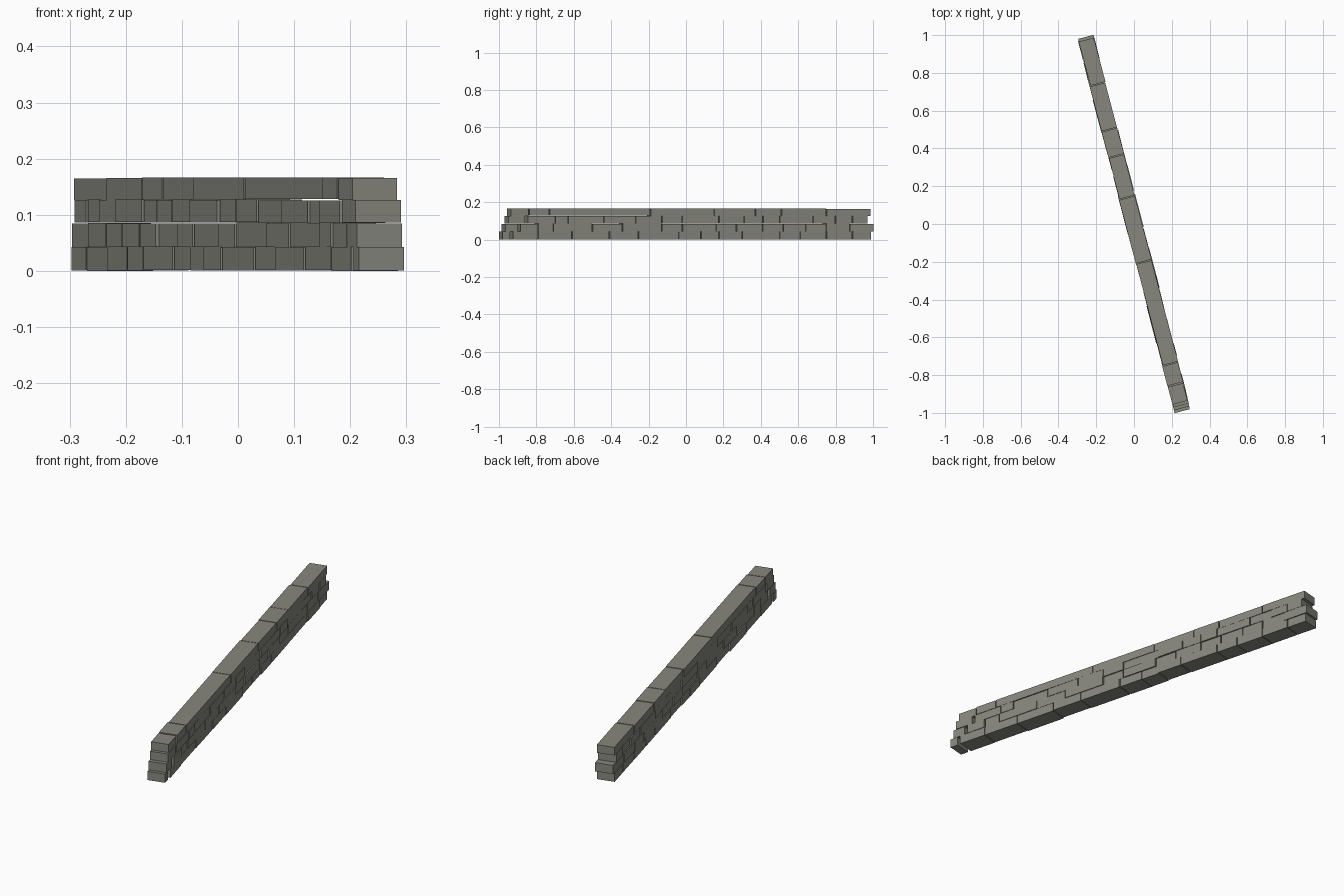
import bpy, bmesh, math, random
from mathutils import Matrix, Vector

cube = bpy.data.objects.get("Cube")
if cube:
    bpy.data.objects.remove(cube)

random.seed(4)
ANGLE = math.radians(14.6)   # the wall runs diagonally across the ground
WIDTH = 0.085

stone = bpy.data.materials.new("grey_stone")
stone.use_nodes = True
colour = (0.243, 0.243, 0.21, 1)
stone.diffuse_color = colour
stone.node_tree.nodes["Principled BSDF"].inputs["Base Color"].default_value = colour


def add_block(bm, y0, y1, z0, z1):
    """One squared stone, slightly out of line with its neighbours."""
    length = (y1 - y0) / math.cos(ANGLE)
    along = (y0 + y1) / 2 / math.cos(ANGLE)
    side = random.uniform(-0.003, 0.003)
    turn = random.uniform(-0.006, 0.006) * min(1, 0.2 / length)
    width = WIDTH + random.uniform(-0.003, 0.002)
    place = (Matrix.Rotation(ANGLE, 4, 'Z')
             @ Matrix.Translation((side, along, (z0 + z1) / 2))
             @ Matrix.Rotation(turn, 4, 'Z')
             @ Matrix.Diagonal((width, length, z1 - z0, 1)))
    bmesh.ops.create_cube(bm, size=1, matrix=place)


def add_course(name, z0, z1, joints, end_gap):
    """A row of stones between joints; the joint by the front end is wide."""
    bm = bmesh.new()
    for i, (a, b) in enumerate(zip(joints, joints[1:])):
        start = a + (end_gap if i == 1 else 0.002 if i else 0)
        stop = b - (0.002 if i < len(joints) - 2 else 0)
        lift = random.uniform(-0.001, 0.001)
        add_block(bm, start, stop, z0 + lift, z1 + lift)
    mesh = bpy.data.meshes.new(name)
    bm.to_mesh(mesh)
    bm.free()
    mesh.materials.append(stone)
    course = bpy.data.objects.new(name, mesh)
    bpy.context.collection.objects.link(course)


# Courses from the ground up, joints listed from the front end to the back
add_course("bottom_course", 0.001, 0.043,
           [-0.99, -0.95, -0.8, -0.62, -0.42, -0.265, -0.05, 0.07, 0.165,
            0.29, 0.49, 0.6, 0.74, 0.88, 0.98], 0.015)
add_course("second_course", 0.043, 0.085,
           [-0.975, -0.91, -0.8, -0.72, -0.51, -0.35, -0.14, -0.03, 0.15,
            0.26, 0.4, 0.51, 0.63, 0.74, 0.865, 0.99], 0.015)
add_course("third_course", 0.086, 0.126,
           [-0.96, -0.87, -0.71, -0.64, -0.45, -0.28, -0.14, -0.03, 0.165,
            0.3, 0.4, 0.49, 0.67, 0.79, 0.88, 0.96], 0.015)
add_course("top_course", 0.127, 0.166,
           [-0.945, -0.85, -0.74, -0.2, 0.14, 0.36, 0.5, 0.74, 0.975], 0.004)
